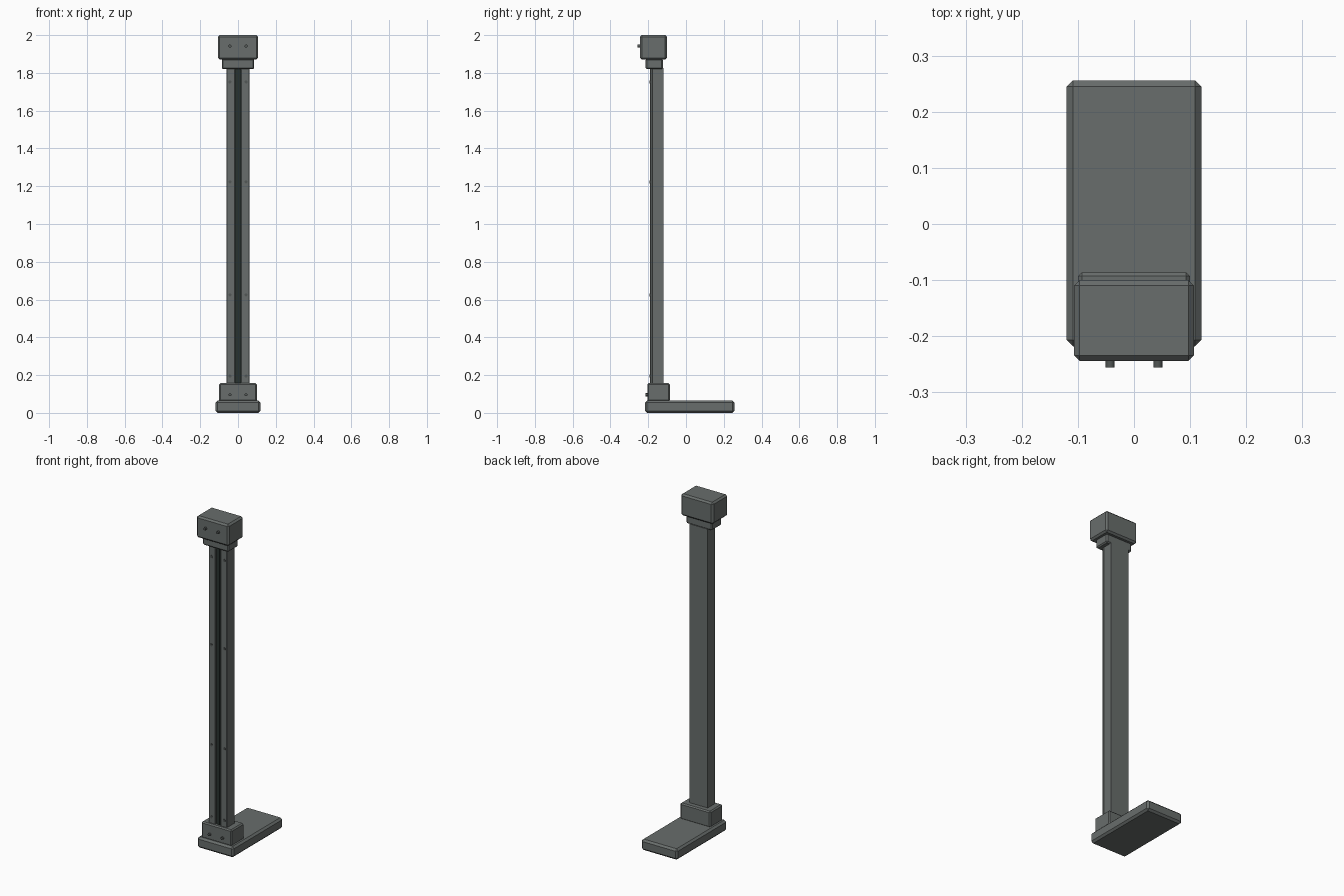
import bpy
import math

cube = bpy.data.objects.get("Cube")
if cube:
    bpy.data.objects.remove(cube, do_unlink=True)


def make_material(name, rgb):
    mat = bpy.data.materials.new(name)
    mat.use_nodes = True
    mat.diffuse_color = (*rgb, 1)
    bsdf = next(n for n in mat.node_tree.nodes if n.type == 'BSDF_PRINCIPLED')
    bsdf.inputs["Base Color"].default_value = (*rgb, 1)
    return mat


GREY = make_material("painted grey", (0.14, 0.155, 0.15))
BOLT = make_material("bolt grey", (0.085, 0.095, 0.092))
DARK = make_material("dark channel", (0.022, 0.032, 0.028))


def box(name, x, y, z, mat, bevel=0.0):
    """Box from (min, max) ranges, with optional chamfered edges."""
    bpy.ops.mesh.primitive_cube_add(size=1, location=[sum(r) / 2 for r in (x, y, z)])
    ob = bpy.context.object
    ob.name = name
    ob.scale = [r[1] - r[0] for r in (x, y, z)]
    bpy.ops.object.transform_apply(location=False, rotation=False, scale=True)
    ob.data.materials.append(mat)
    if bevel:
        mod = ob.modifiers.new("chamfer", 'BEVEL')
        mod.width = bevel
        mod.segments = 1
    return ob


def bolt_pair(name, z, front, back, radius):
    """Two bolts facing the front, mirrored about the centre."""
    for side, label in ((1, "left"), (-1, "right")):
        bpy.ops.mesh.primitive_cylinder_add(
            vertices=12, radius=radius, depth=back - front,
            location=(side * 0.0425, (front + back) / 2, z),
            rotation=(math.pi / 2, 0, 0))
        ob = bpy.context.object
        ob.name = f"{name}_{label}"
        ob.data.materials.append(BOLT)
        bpy.ops.object.shade_smooth_by_angle(angle=math.radians(40))


# Foot and lower socket
box("base_plate", (-0.12, 0.12), (-0.218, 0.256), (0, 0.065), GREY, 0.011)
box("lower_socket", (-0.1, 0.1), (-0.205, -0.086), (0.06, 0.157), GREY, 0.007)

# Column with two front rails beside a recessed channel
COLUMN = (0.15, 1.825)
box("column_body", (-0.06, 0.06), (-0.178, -0.119), COLUMN, GREY)
for side, label in ((1, "left"), (-1, "right")):
    box(f"front_rail_{label}", sorted((side * 0.017, side * 0.06)),
        (-0.19, -0.177), COLUMN, GREY, 0.002)
box("channel_liner", (-0.0175, 0.0175), (-0.181, -0.177), COLUMN, DARK)
box("channel_strip", (-0.007, 0.007), (-0.185, -0.18), COLUMN, DARK)

# Neck and head
box("neck", (-0.086, 0.086), (-0.214, -0.122), (1.82, 1.875), GREY, 0.007)
box("head", (-0.107, 0.107), (-0.244, -0.1), (1.87, 2.0), GREY, 0.01)

# Bolts
bolt_pair("head_bolt", 1.942, -0.256, -0.235, 0.008)
bolt_pair("socket_bolt", 0.096, -0.215, -0.195, 0.008)
for i, z in enumerate((0.195, 0.625, 1.223, 1.752)):
    bolt_pair(f"rail_bolt_{i + 1}", z, -0.193, -0.18, 0.008)
